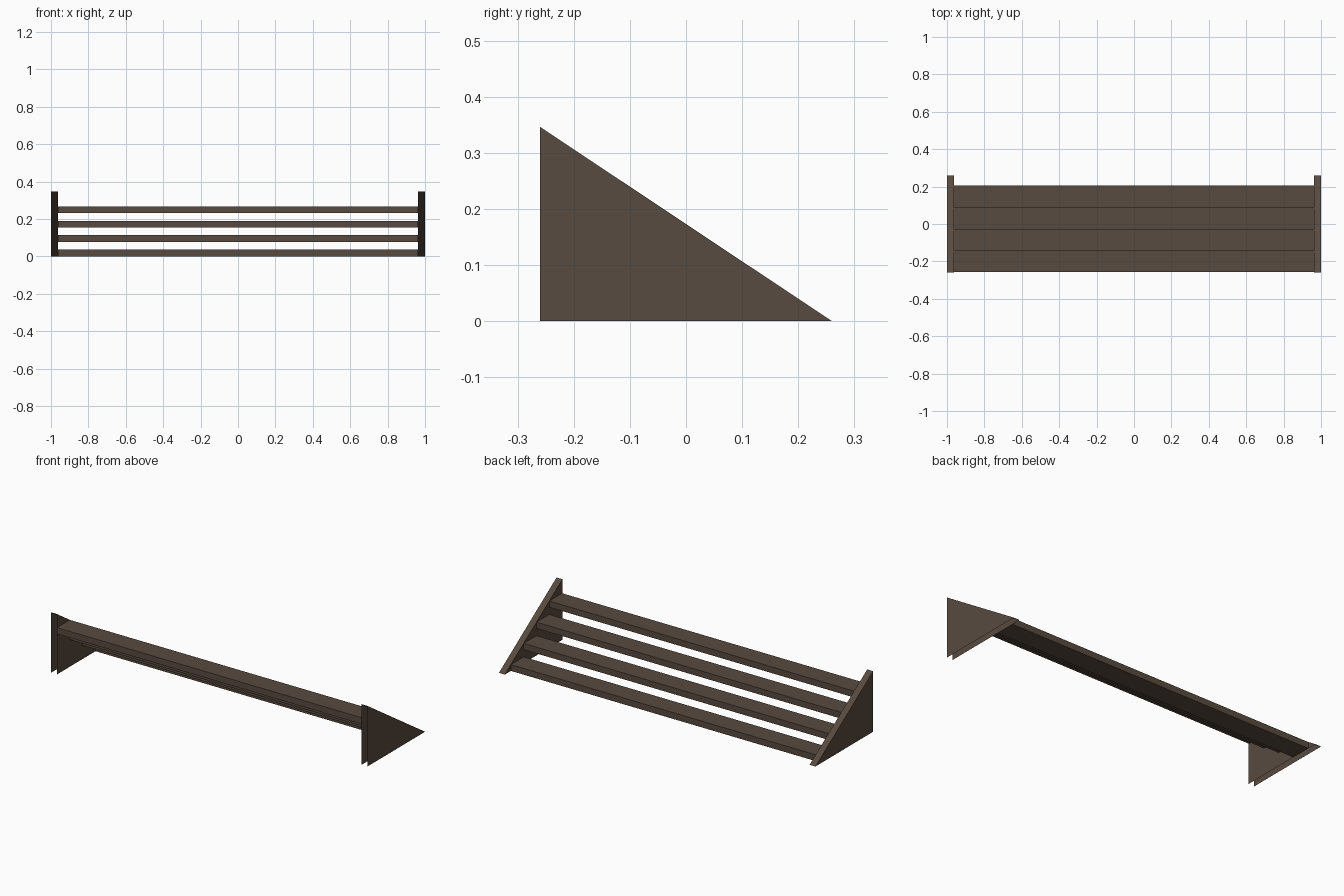
import bpy
import bmesh

cube = bpy.data.objects.get("Cube")
if cube:
    bpy.data.objects.remove(cube, do_unlink=True)

wood = bpy.data.materials.new("dark brown wood")
wood.use_nodes = True
wood.diffuse_color = (0.098, 0.069, 0.05, 1)
wood.node_tree.nodes["Principled BSDF"].inputs["Base Color"].default_value = wood.diffuse_color

HALF_DEPTH, HEIGHT, INNER_X = 0.26, 0.346, 0.963
STEPS, RUN, RISE, THICK = 4, 0.1155, 0.077, 0.036


def make_object(name, bm):
    mesh = bpy.data.meshes.new(name)
    bm.to_mesh(mesh)
    bm.free()
    mesh.materials.append(wood)
    obj = bpy.data.objects.new(name, mesh)
    bpy.context.collection.objects.link(obj)
    return obj


def side_panel(name, x0, x1):
    """Triangular side shell with a sloped top, open at the front and base."""
    bm = bmesh.new()
    profile = [(-HALF_DEPTH, 0), (HALF_DEPTH, 0), (-HALF_DEPTH, HEIGHT)]
    a = [bm.verts.new((x0, y, z)) for y, z in profile]
    b = [bm.verts.new((x1, y, z)) for y, z in profile]
    bm.faces.new(a[::-1])
    bm.faces.new(b)
    bm.faces.new((a[1], a[2], b[2], b[1]))
    return make_object(name, bm)


def tread(name, back, bottom):
    """Flat board spanning the gap between the side panels."""
    bm = bmesh.new()
    bmesh.ops.create_cube(bm, size=1)
    bmesh.ops.scale(bm, vec=(2 * INNER_X, RUN, THICK), verts=bm.verts)
    bmesh.ops.translate(bm, vec=(0, back - RUN / 2, bottom + THICK / 2), verts=bm.verts)
    return make_object(name, bm)


# Side panels
side_panel("left_side_panel", INNER_X, 1)
side_panel("right_side_panel", -1, -INNER_X)

# Treads climbing from the back up to the front
for i in range(STEPS):
    tread(f"tread_{i + 1}", 0.205 - i * RUN, i * RISE)
